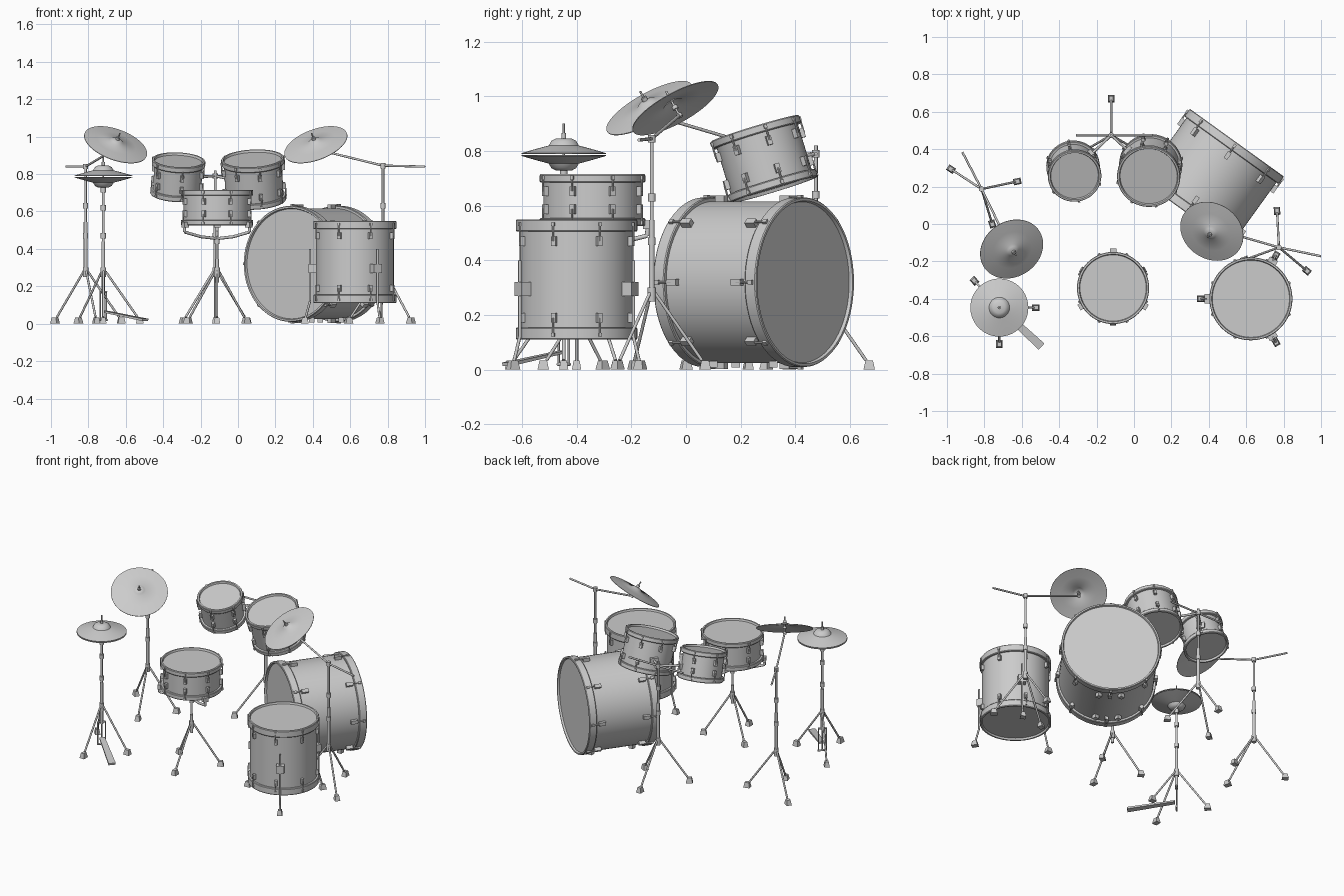
import bpy, bmesh, math
from mathutils import Vector as V, Matrix as Mx

if "Cube" in bpy.data.objects:
    bpy.data.objects.remove(bpy.data.objects["Cube"])


def frame(p, axis):
    """Matrix at p whose local z points along axis."""
    return Mx.Translation(V(p)) @ V(axis).to_track_quat('Z', 'Y').to_matrix().to_4x4()


def lathe(bm, prof, M, n=64):
    """Revolve (radius, height) points about local z; zero radius makes a pole."""
    rings = []
    for r, z in prof:
        if r == 0:
            rings.append([bm.verts.new(M @ V((0, 0, z)))])
        else:
            rings.append([bm.verts.new(M @ V((r * math.cos(i * math.tau / n), r * math.sin(i * math.tau / n), z)))
                          for i in range(n)])
    for a, b in zip(rings, rings[1:]):
        for i in range(n):
            j = (i + 1) % n
            q = [a[i % len(a)], a[j % len(a)], b[j % len(b)], b[i % len(b)]]
            bm.faces.new(list(dict.fromkeys(q)))


def tube(bm, p, q, r, n=12):
    L = (V(q) - V(p)).length
    lathe(bm, [(0, 0), (r, 0), (r, L), (0, L)], frame(p, V(q) - V(p)), n)


def path(bm, pts, r):
    for a, b in zip(pts, pts[1:]):
        tube(bm, a, b, r)


def box(bm, M, size, taper=1.0):
    vs = bmesh.ops.create_cube(bm, size=1)['verts']
    for v in vs:
        k = taper if v.co.z > 0 else 1
        v.co = M @ V((v.co.x * size[0] * k, v.co.y * size[1] * k, v.co.z * size[2]))


def finish(bm, name):
    bmesh.ops.recalc_face_normals(bm, faces=bm.faces)
    me = bpy.data.meshes.new(name)
    bm.to_mesh(me)
    bm.free()
    for p in me.polygons:
        p.use_smooth = True
    me.set_sharp_from_angle(angle=math.radians(35))
    bpy.context.collection.objects.link(bpy.data.objects.new(name, me))


def polar(c, r, deg, z):
    a = math.radians(deg)
    return V((c[0] + r * math.cos(a), c[1] + r * math.sin(a), z))


def drum(name, bottom, axis, R, L, lugs, hoop, lug_at, s=1.0, phase=0.5):
    """Shell with two recessed heads, hoops and two rows of tension lugs."""
    M = frame(bottom, axis)
    ri, rs, d = R - 0.012, R - 0.014, 0.012
    bm = bmesh.new()
    lathe(bm, [(0, d), (ri - .004, d), (ri, 0), (R - .003, 0), (R, .004), (R, hoop - .004), (R - .003, hoop), (rs, hoop),
               (rs, L - hoop), (R - .003, L - hoop), (R, L - hoop + .004), (R, L - .004), (R - .003, L), (ri, L),
               (ri - .004, L - d), (0, L - d)], M)
    finish(bm, name + "_shell")
    bm = bmesh.new()
    for i in range(lugs):
        A = M @ Mx.Rotation((i + phase) * math.tau / lugs, 4, 'Z')
        for z, e in ((lug_at, hoop * .4), (L - lug_at, L - hoop * .4)):
            box(bm, A @ Mx.Translation((rs + .007 * s, 0, z)), (.02 * s, .018 * s, .034 * s))
            tube(bm, A @ V((R + .003, 0, z)), A @ V((R + .003, 0, e)), .0035 * s, 8)
            box(bm, A @ Mx.Translation((R, 0, e)), (.014 * s, .012 * s, .014 * s))
    finish(bm, name + "_lugs")


def tripod(bm, c, angles, r, hub=.28):
    """Three legs with rubber feet under a hub collar."""
    tube(bm, (*c, hub - .03), (*c, hub + .02), .015)
    for a in angles:
        path(bm, [polar(c, .012, a, hub), polar(c, r - .012, a, .035)], .006)
        box(bm, Mx.Translation(polar(c, r, a, .017)) @ Mx.Rotation(math.radians(a), 4, 'Z'),
            (.042, .034, .034), .65)


def pole(bm, c, z0, z1, collars=()):
    mid = (z0 + z1) / 2
    tube(bm, (*c, z0), (*c, mid), .010)
    tube(bm, (*c, mid), (*c, z1), .007)
    for z in collars:
        tube(bm, (*c, z - .014), (*c, z + .014), .014)


# Bass drum
drum("bass_drum", (.28, .06, .32), (.584, .811, 0), .31, .462, 8, .05, .085, 1.25, 0)
bm = bmesh.new()
for s in (.1, .37):
    for o in (-.07, .07):
        box(bm, Mx.Translation((.28 + .584 * s + .811 * o, .06 + .811 * s - .584 * o, .02)), (.03, .03, .025))
finish(bm, "bass_drum_feet")

# Floor tom with its three legs
C = (.625, -.40)
drum("floor_tom", (*C, .11), (0, 0, 1), .222, .44, 8, .045, .08)
bm = bmesh.new()
for a in (180, 60, -60):
    box(bm, Mx.Translation(polar(C, .222, a, .295)) @ Mx.Rotation(math.radians(a), 4, 'Z'), (.05, .05, .05))
    path(bm, [polar(C, .24, a, .40), polar(C, .24, a, .12), polar(C, .265, a, .03)], .006)
    box(bm, Mx.Translation(polar(C, .268, a, .017)) @ Mx.Rotation(math.radians(a), 4, 'Z'), (.042, .034, .034), .65)
finish(bm, "floor_tom_legs")

# Snare and basket stand
C = (-.112, -.342)
drum("snare", (*C, .525), (0, 0, 1), .193, .19, 8, .03, .062)
bm = bmesh.new()
tripod(bm, C, (30, 150, 270), .18)
pole(bm, C, .22, .47, (.44,))
for a in (90, 210, 330):
    path(bm, [polar(C, 0, a, .455), polar(C, .10, a, .465), polar(C, .20, a, .49), polar(C, .203, a, .54)], .008)
    box(bm, Mx.Translation(polar(C, .197, a, .53)) @ Mx.Rotation(math.radians(a), 4, 'Z'), (.026, .035, .03))
finish(bm, "snare_stand")

# Rack toms
toms = []
for name, top, ax, R, L in (("small_tom", (-.317, .255, .875), (.05, -.29, .957), .143, .193),
                            ("large_tom", (.078, .252, .883), (-.05, -.29, .957), .169, .236)):
    ax = V(ax).normalized()
    drum(name, V(top) - ax * L, ax, R, L, 6 if R < .15 else 8, .03, .065)
    toms.append((V(top) - ax * L * .5, R))

# Rack tom stand
C = (-.122, .475)
bm = bmesh.new()
tripod(bm, C, (90, 210, 330), .195)
pole(bm, C, .25, .82, (.47, .64, .79))
tube(bm, (-.31, .475, .79), (.10, .475, .79), .006)
for t, R in toms:
    d = (V((*C, t.z)) - t).normalized()
    p = t + d * (R - .01)
    tube(bm, (*C, .79), p, .007)
    box(bm, frame(p, d), (.05, .04, .025))
finish(bm, "tom_stand")


def crash(side, c, n, st, top, tail, feet, r):
    """Tilted cymbal on a boom stand."""
    c, n = V(c), V(n).normalized()
    bm = bmesh.new()
    up = [(.177, -.012), (.11, -.002), (.04, .006), (.03, .014), (.015, .02), (0, .021)]
    lathe(bm, [(0, .018)] + [(a, b - .003) for a, b in reversed(up[:-1])] + up, frame(c, n))
    finish(bm, side + "_crash_cymbal")
    bm = bmesh.new()
    tripod(bm, st, feet, r)
    pole(bm, st, .25, top, (.47, .63, top))
    end = c - n * .045
    path(bm, [tail, (*st, top), end], .006)
    tube(bm, end, c + n * .06, .004)
    for h in (-.045, -.01, .028):
        tube(bm, c + n * (h - .008), c + n * (h + .006), .011)
    finish(bm, side + "_crash_stand")


crash("left", (-.65, -.14, .968), (.31, -.46, .83), (-.815, .187), .84, (-.918, .385, .84), (147, 12, -73), .195)
crash("right", (.412, -.045, .968), (-.31, -.46, .83), (.775, -.125), .845, (1.0, -.172, .84), (93, 200, -40), .195)

# Hi-hat cymbals
C = (-.72, -.447)
half = [(.155, 0), (.10, .016), (.055, .028), (.045, .045), (.03, .053), (0, .055)]
for name, z, k in (("top_hat_cymbal", .792, 1), ("bottom_hat_cymbal", .782, -1)):
    bm = bmesh.new()
    lathe(bm, [(0, .05)] + [(a, b - .003) for a, b in reversed(half[:-1])] + half,
          Mx.Translation((*C, z)) @ Mx.Diagonal((1, 1, k, 1)))
    finish(bm, name)

# Hi-hat stand and pedal
bm = bmesh.new()
tripod(bm, C, (133, 0, 270), .195)
pole(bm, C, .16, .72, (.47, .62, .715))
tube(bm, (*C, .03), (*C, .90), .004)
tube(bm, (*C, .84), (*C, .865), .009)
d = V((.74, -.67, 0)).normalized()
side = V((-d.y, d.x, 0))
for s in (-.025, .025):
    path(bm, [V((*C, .17)) + side * s, V((*C, .015)) + side * s], .004)
tube(bm, V((*C, .17)) - side * .025, V((*C, .17)) + side * .025, .006)
tube(bm, V((*C, .02)) - side * .03, V((*C, .02)) + side * .03, .006)
finish(bm, "hat_stand")
bm = bmesh.new()
a, b = V((*C, .065)) + d * .01, V((-.495, -.655, .02))
ax = (b - a).normalized()
q = Mx((side, ax.cross(side), ax)).transposed().to_4x4()
box(bm, Mx.Translation((a + b) / 2) @ q, (.035, .01, (b - a).length), 1.3)
finish(bm, "hat_pedal")
